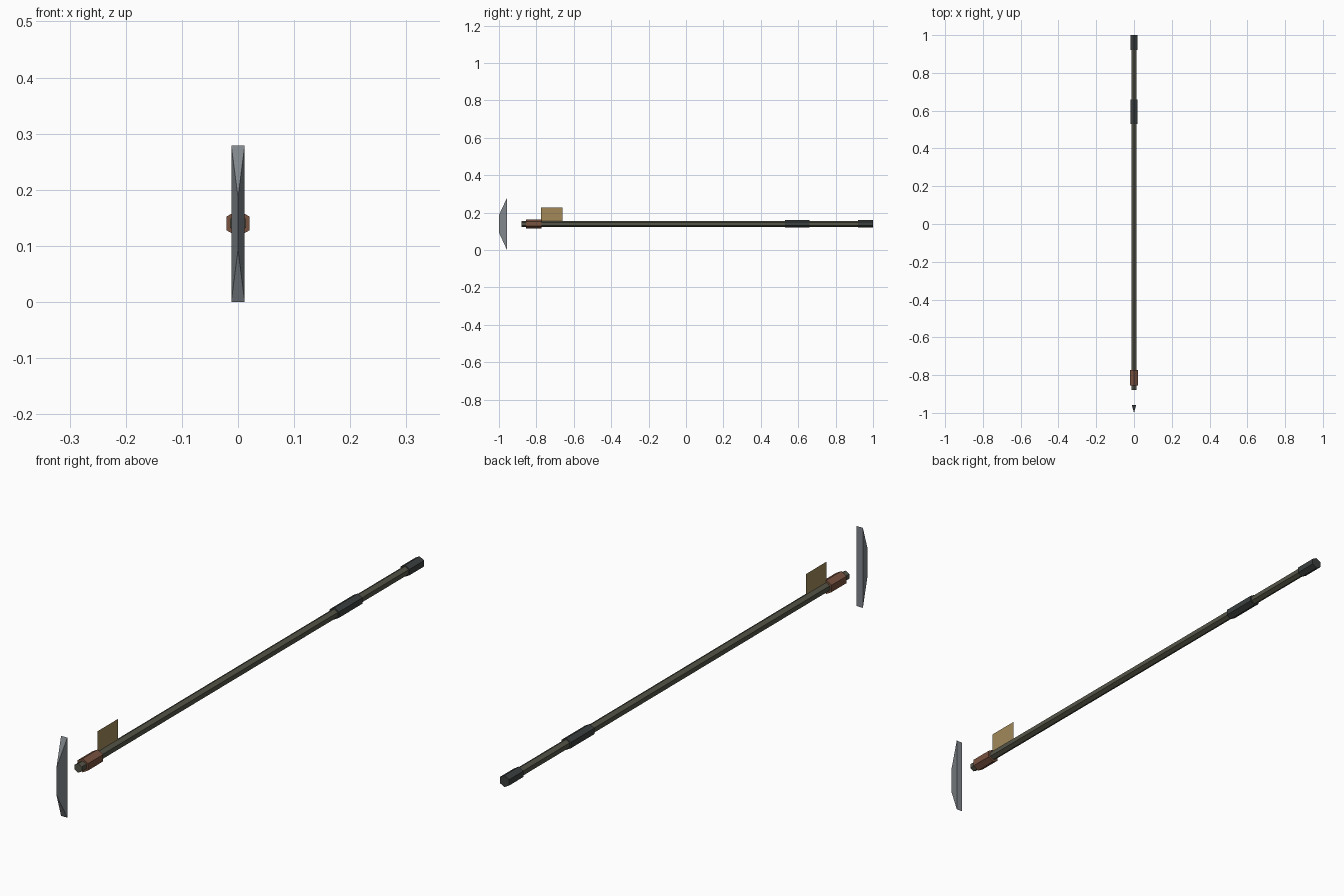
import bpy
import math

if "Cube" in bpy.data.objects:
    bpy.data.objects.remove(bpy.data.objects["Cube"])

AXIS_Z = 0.14


def material(name, rgb):
    mat = bpy.data.materials.new(name)
    mat.diffuse_color = (*rgb, 1.0)
    mat.use_nodes = True
    mat.node_tree.nodes["Principled BSDF"].inputs["Base Color"].default_value = mat.diffuse_color
    return mat


def hex_rod(name, y0, y1, radius, mat):
    # six-sided rod along y, with a ridge on top
    bpy.ops.mesh.primitive_cylinder_add(
        vertices=6, radius=radius, depth=y1 - y0,
        location=(0, (y0 + y1) / 2, AXIS_Z), rotation=(math.pi / 2, 0, 0))
    ob = bpy.context.object
    ob.name = name
    ob.data.materials.append(mat)
    return ob


def mesh_part(name, verts, faces, mat):
    me = bpy.data.meshes.new(name)
    me.from_pydata(verts, [], faces)
    me.materials.append(mat)
    ob = bpy.data.objects.new(name, me)
    bpy.context.collection.objects.link(ob)
    return ob


olive = material("olive_shaft", (0.09, 0.09, 0.065))
black = material("dark_grip", (0.045, 0.05, 0.05))
copper = material("brown_binding", (0.19, 0.085, 0.05))
steel = material("steel", (0.22, 0.24, 0.26))
cloth = material("tan_cloth", (0.36, 0.25, 0.10))

# Pole with its sleeves
hex_rod("shaft", -0.88, 0.99, 0.016, olive)
hex_rod("collar", -0.855, -0.772, 0.024, copper)
hex_rod("grip", 0.53, 0.66, 0.0205, black)
hex_rod("butt_cap", 0.92, 1.0, 0.0205, black)

# Detached blade: flat back, tapering to a short vertical cutting edge
w, back, front, top = 0.012, -0.957, -1.0, 0.279
mesh_part("blade",
          [(-w, back, 0), (w, back, 0), (w, back, top), (-w, back, top),
           (0, front, 0.093), (0, front, 0.187)],
          [(3, 2, 1, 0), (0, 1, 4), (1, 2, 5, 4), (2, 3, 5), (3, 0, 4, 5)],
          steel)

# Thin pennant standing on the shaft
y0, y1, z0, z1 = -0.775, -0.66, 0.154, 0.228
mesh_part("pennant",
          [(0, y0, z0), (0, y1, z0), (0, y1, z1), (0, y0, z1)],
          [(0, 1, 2, 3)], cloth)
